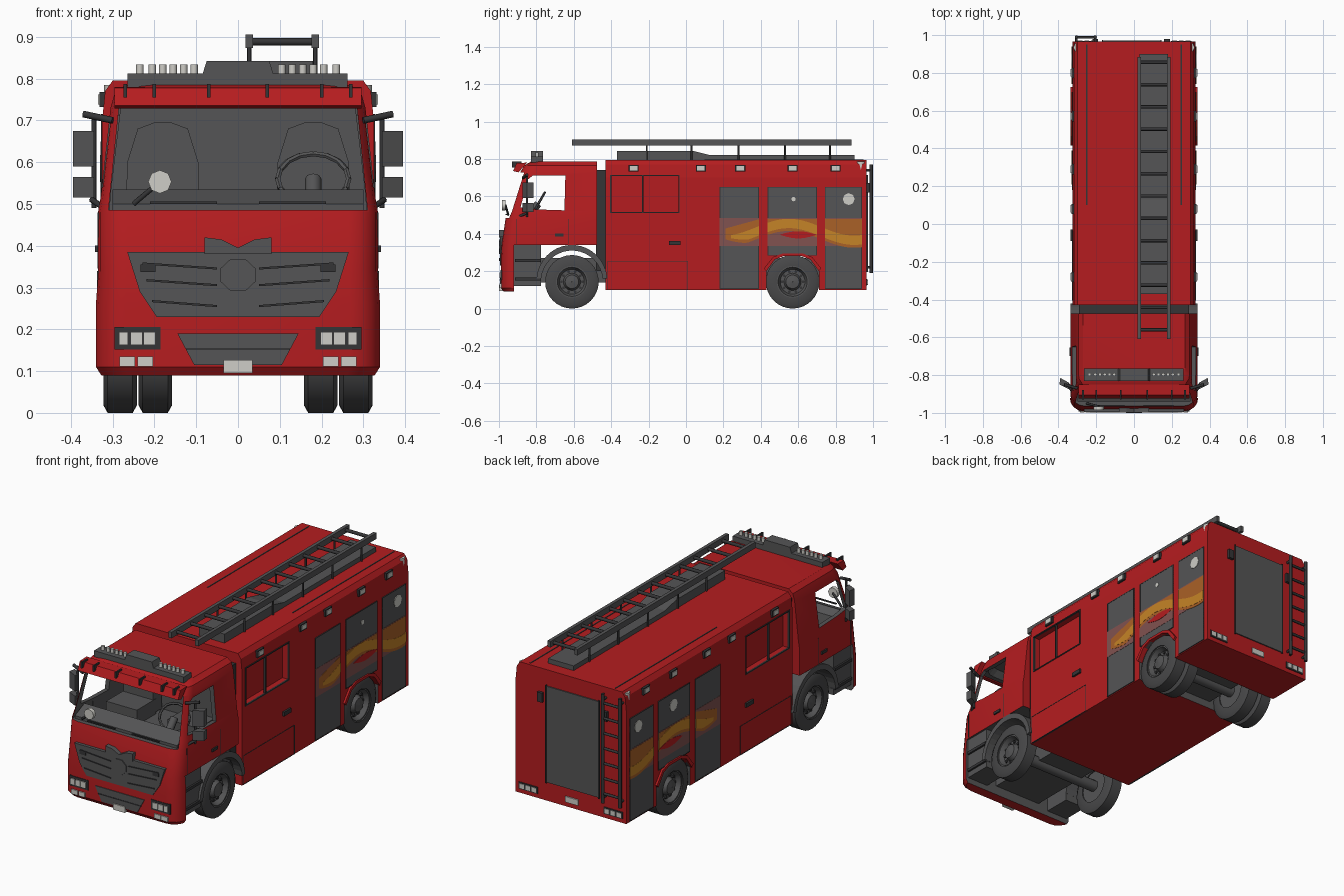
import bpy, bmesh, math
from mathutils import Vector

if "Cube" in bpy.data.objects:
    bpy.data.objects.remove(bpy.data.objects["Cube"])

def material(name, rgb):
    m = bpy.data.materials.new(name)
    m.diffuse_color = (*rgb, 1)
    m.use_nodes = True
    m.node_tree.nodes["Principled BSDF"].inputs["Base Color"].default_value = m.diffuse_color
    return m

RED = material("fire red", (0.46, 0.012, 0.014))
GREY = material("dark grey", (0.09, 0.09, 0.092))
TRIM = material("black trim", (0.035, 0.035, 0.037))
RUBBER = material("tyre rubber", (0.065, 0.065, 0.067))
LAMP = material("lamp white", (0.62, 0.61, 0.57))
ORANGE = material("stripe orange", (0.56, 0.23, 0.02))
BROWN = material("stripe amber", (0.40, 0.12, 0.02))
MAUVE = material("stripe mauve", (0.22, 0.085, 0.08))

def finish(name, bm, mat, smooth=None):
    bmesh.ops.recalc_face_normals(bm, faces=bm.faces)
    me = bpy.data.meshes.new(name)
    bm.to_mesh(me)
    bm.free()
    ob = bpy.data.objects.new(name, me)
    bpy.context.collection.objects.link(ob)
    for m in (mat if isinstance(mat, list) else [mat]):
        me.materials.append(m)
    if smooth:
        bpy.ops.object.select_all(action='DESELECT')
        ob.select_set(True)
        bpy.context.view_layer.objects.active = ob
        bpy.ops.object.shade_smooth_by_angle(angle=math.radians(smooth))
    return ob

def loft(name, mat, rings, closed=False, smooth=None):
    """Skin a list of equal-length point rings; cap the ends unless closed."""
    bm = bmesh.new()
    vs = [[bm.verts.new(p) for p in r] for r in rings]
    n = len(vs[0])
    for a, b in zip(vs, vs[1:] + vs[:1] if closed else vs[1:]):
        for i in range(n):
            bm.faces.new((a[i], a[(i + 1) % n], b[(i + 1) % n], b[i]))
    if not closed:
        bm.faces.new(vs[0])
        bm.faces.new(vs[-1])
    return finish(name, bm, mat, smooth)

def prism(name, mat, pts, axis, a, b):
    """Extrude a 2D outline along an axis from a to b."""
    def place(p, t):
        c = list(p)
        c.insert(axis, t)
        return c
    return loft(name, mat, [[place(p, t) for p in pts] for t in (a, b)])

def box(name, mat, x, y, z):
    return prism(name, mat, [(x[0], y[0]), (x[1], y[0]), (x[1], y[1]), (x[0], y[1])], 2, *z)

def tube(name, mat, a, b, r, n=8):
    a, b = Vector(a), Vector(b)
    q = (b - a).to_track_quat('Z', 'Y')
    ring = [q @ Vector((r * math.cos(t), r * math.sin(t), 0)) for t in [2 * math.pi * i / n for i in range(n)]]
    return loft(name, mat, [[a + p for p in ring], [b + p for p in ring]], smooth=50)

def lathe(name, mat, profile, centre, n=32):
    """Spin (x, radius) points about an x-parallel axis."""
    cx, cy, cz = centre
    rings = [[(cx + x, cy + r * math.cos(t), cz + r * math.sin(t)) for x, r in profile]
             for t in [2 * math.pi * i / n for i in range(n)]]
    return loft(name, mat, rings, closed=True, smooth=35)

def cut(ob, cutter, index=0):
    """Subtract the cutter; the new faces take material slot `index`."""
    cutter.data.materials.clear()
    for m in ob.data.materials:
        cutter.data.materials.append(m)
    for p in cutter.data.polygons:
        p.material_index = index
    mod = ob.modifiers.new("cut", 'BOOLEAN')
    mod.object, mod.operation, mod.solver = cutter, 'DIFFERENCE', 'EXACT'
    bpy.context.view_layer.objects.active = ob
    bpy.ops.object.modifier_apply(modifier=mod.name)
    bpy.data.objects.remove(cutter)

def cab_ring(z, hw, yf, yb, r=0.07):
    pts = [(hw, yb, z)]
    for k in range(5):
        t = math.pi / 2 * k / 4
        pts.append((hw - r + r * math.cos(t), yf + r - r * math.sin(t), z))
    return pts + [(-x, y, z) for x, y, z in reversed(pts)]

# Cab shell with open windows
levels = [(.09, .33, -.975), (.11, .34, -.99), (.26, .34, -.99), (.34, .335, -.985), (.48, .335, -.965),
          (.52, .328, -.95), (.73, .305, -.885), (.765, .295, -.865), (.785, .27, -.83)]
cab = loft("cab", [RED, GREY], [cab_ring(z, h, y, -.475) for z, h, y in levels], smooth=30)
cut(cab, box("c", RED, (-1, 1), (-.92, 0), (0, .34)), 1)
cut(cab, loft("c", RED, [cab_ring(z, h, y, -.495) for z, h, y in
                         [(.42, .31, -.94), (.52, .305, -.92), (.73, .28, -.86), (.76, .27, -.835)]]), 1)
cut(cab, prism("c", RED, [(-.31, .485), (.31, .485), (.285, .728), (-.285, .728)], 1, -1.2, -.78), 1)
cut(cab, prism("c", RED, [(-.885, .54), (-.80, .53), (-.65, .525), (-.645, .71), (-.82, .71), (-.845, .69)], 0, -1, 1), 1)
prism("sun_visor", RED, [(-.895, .728), (-.925, .735), (-.905, .778), (-.85, .78)], 0, -.295, .295)
for x in (-.2, -.07, .07, .2, -.27, .27):
    box("visor_bracket", TRIM, (x - .004, x + .004), (-.93, -.88), (.755, .787))

# Cab interior
prism("dashboard", GREY, [(-.94, .42), (-.94, .5), (-.86, .535), (-.82, .51), (-.80, .42)], 0, -.3, .3)
for s in (1, -1):
    prism("seat_back", GREY, [(s * .18 + x, z) for x, z in
          [(-.09, .43), (.09, .43), (.085, .6), (.06, .68), (.02, .695), (-.02, .695), (-.06, .68), (-.085, .6)]], 1, -.58, -.51)
    box("seat_cushion", GREY, (s * .18 - .09, s * .18 + .09), (-.72, -.56), (.42, .5))
    box("wiper", TRIM, (s * .13 - .08, s * .13 + .08), (-.965, -.957), (.5, .506))
for i in range(16):
    a, b = [2 * math.pi * (i + k) / 16 for k in (0, 1)]
    p, q = [(.18 + .085 * math.cos(t), -.79 + .035 * math.sin(t), .56 + .06 * math.sin(t)) for t in (a, b)]
    tube("steering_wheel", GREY, p, q, .007, 6)
tube("steering_column", GREY, (.18, -.84, .5), (.18, -.79, .56), .02)

# Nose: grilles, lamps and number plate
prism("main_grille", GREY, [(-.265, .385), (-.235, .29), (-.195, .23), (.195, .23), (.235, .29), (.265, .385)], 1, -.995, -.95)
prism("grille_crown", GREY, [(-.08, .38), (.08, .38), (.08, .42), (.04, .415), (0, .395), (-.04, .415), (-.08, .42)], 1, -.999, -.95)
for s in (1, -1):
    for z in (.265, .315, .355):
        prism("grille_bar", TRIM, [(s * .05, z - .012), (s * (.14 + z * .25), z), (s * (.14 + z * .25), z + .005), (s * .05, z - .007)], 1, -.999, -.95)
    box("headlamp_surround", TRIM, sorted((s * .185, s * .295)), (-.993, -.93), (.152, .205))
    for x, w in ((.212, .02), (.243, .02), (.274, .016)):
        box("headlamp", LAMP, (s * x - w * .7, s * x + w * .7), (-.998, -.95), (.163, .193))
    for x in (.222, .265):
        box("fog_lamp", LAMP, (s * x - .019, s * x + .019), (-.996, -.94), (.111, .135))
    box("marker_lamp", TRIM, (s * .215 - .018, s * .215 + .018), (-.999, -.95), (.337, .355))
prism("grille_boss", GREY, [(.045 * math.cos(t), .33 + .042 * math.sin(t)) for t in [math.pi / 4 * (i + .5) for i in range(8)]], 1, -1, -.96)
prism("lower_grille", GREY, [(-.145, .19), (-.105, .115), (.105, .115), (.145, .19)], 1, -.994, -.95)
box("lower_grille_bar", TRIM, (-.125, .125), (-.996, -.95), (.15, .155))
box("front_plate", LAMP, (-.035, .035), (-1, -.96), (.095, .126))
tube("front_mirror", LAMP, (-.187, -.985, .553), (-.187, -.965, .553), .028)
tube("front_mirror_arm", TRIM, (-.187, -.965, .553), (-.25, -.95, .5), .006)

# Roof light bar
box("light_bar", GREY, (-.265, .262), (-.83, -.765), (.78, .812))
prism("light_bar_hump", GREY, [(-.085, .81), (.085, .81), (.075, .842), (-.075, .842)], 1, -.83, -.765)
for x in (.105, .13, .155, .18, .205, .235):
    for s in (1, -1):
        tube("bar_lamp", LAMP, (s * x, -.797, .81), (s * x, -.797, .834), .009)

# Cab sides: mirrors, steps, mudguards
for s in (1, -1):
    for z0, z1 in ((.59, .675), (.515, .565)):
        prism("mirror", GREY, [(s * x, y) for x, y in ((.345, -.875), (.395, -.85), (.39, -.815), (.345, -.84))], 2, z0, z1)
    tube("mirror_post", TRIM, (s * .345, -.85, .49), (s * .345, -.85, .715), .006)
    tube("mirror_arm_top", TRIM, (s * .30, -.87, .70), (s * .37, -.85, .715), .008)
    tube("mirror_arm_low", TRIM, (s * .32, -.9, .49), (s * .35, -.85, .51), .007)
    box("step_box", GREY, sorted((s * .2, s * .325)), (-.92, -.775), (.12, .345))
    for z in (.15, .25):
        box("step_tread", TRIM, sorted((s * .3, s * .335)), (-.915, -.775), (z, z + .015))
    arc = [math.radians(a) for a in range(5, 176, 10)]
    prism("mudguard", GREY, [(-.61 + .19 * math.cos(t), .145 + .195 * math.sin(t)) for t in arc] +
          [(-.61 + .165 * math.cos(t), .145 + .165 * math.sin(t)) for t in reversed(arc)], 0, s * .2, s * .337)
    box("cab_door_handle", TRIM, sorted((s * .33, s * .342)), (-.7, -.655), (.385, .4))
    for y in (-.905, -.63):
        box("cab_door_seam", TRIM, sorted((s * .325, s * .3365)), (y - .0015, y + .0015), (.345, .48))

# Chassis
box("chassis", GREY, (-.14, .14), (-.93, .75), (.14, .27))
box("cab_gap", TRIM, (-.29, .29), (-.48, -.42), (.2, .74))

# Equipment body with wheel arch and window recesses
side = [(.325, .1), (.325, .7), (.318, .77), (.3, .795)]
body = prism("equipment_body", [RED, GREY], side + [(-x, z) for x, z in reversed(side)], 1, -.43, .965)
arch = [(.43, .05), (.43, .2), (.475, .262), (.52, .28), (.62, .28), (.665, .262), (.71, .2), (.71, .05)]
cut(body, prism("c", RED, arch, 0, -1, 1), 1)
for s in (1, -1):
    cut(body, box("c", RED, sorted((s * .29, s * .5)), (-.4, -.04), (.515, .71)))

def frame(name, x, y0, y1, z0, z1, w=.004):
    for a, b, c, d in ((y0, y1, z0, z0 + w), (y0, y1, z1 - w, z1), (y0, y0 + w, z0, z1), (y1 - w, y1, z0, z1)):
        box(name, TRIM, sorted((x, x * .97)), (a, b), (c, d))

def stripe(name, mat, x, y0, y1, low, high, n=10):
    """Thin plate between two height curves along the side."""
    ys = [y0 + (y1 - y0) * i / n for i in range(n + 1)]
    prism(name, mat, [(y, low(y)) for y in ys] + [(y, high(y)) for y in reversed(ys)], 0, x * .99, x)

wave = lambda y: .42 + .045 * math.cos((y - .55) * 9)
for s in (1, -1):
    frame("window_frame", s * .328, -.405, -.035, .51, .715, .006)
    box("window_post", TRIM, sorted((s * .315, s * .327)), (-.235, -.228), (.515, .71))
    frame("lower_hatch", s * .3265, -.42, .01, .1, .255, .003)
    box("side_handle", TRIM, sorted((s * .32, s * .335)), (-.09, -.03), (.34, .362))
    # Roller shutters with painted flame stripes
    for y0, y1, z0 in ((.18, .39, .105), (.437, .70, .283), (.742, .94, .105)):
        box("shutter", GREY, sorted((s * .3, s * .328)), (y0, y1), (z0, .65))
        frame("shutter_frame", s * .329, y0, y1, z0, .65, .004)
        stripe("mauve_stripe", MAUVE, s * .3292, y0, y1, lambda y: .335, lambda y: .485)
        stripe("amber_stripe", BROWN, s * .3299, max(y0, .21), y1, lambda y: wave(y) - .05 * min(1, (y - .2) * 8), lambda y: .425 + .055 * min(1, (y - .2) * 5))
        stripe("orange_stripe", ORANGE, s * .3306, max(y0, .24), y1, lambda y: wave(y) - .035 * min(1, (y - .235) * 10),
               lambda y: wave(y) + .015)
    stripe("red_flame", RED, s * .3308, .5, .7, lambda y: .395 - .02 * math.sin((y - .5) * 15.7), lambda y: .395 + .018 * math.sin((y - .5) * 15.7))
    for y, r in ((.87, .032), (.575, .012 if s > 0 else .032)):
        tube("shutter_badge", LAMP, (s * .32, y, .585), (s * .3305, y, .585), r)
    for y in (-.28, .08, .29, .57, .80):
        box("side_lamp_housing", TRIM, sorted((s * .3, s * .331)), (y - .027, y + .027), (.732, .768))
        box("side_lamp", LAMP, sorted((s * .31, s * .335)), (y - .02, y + .02), (.738, .762))
    prism("arch_flare", RED, arch[1:-1] + [(y + (y - .57) * .1, z + .014) for y, z in reversed(arch[1:-1])], 0, s * .3, s * .336)
    # Rear corner lamps
    tube("rear_beacon", LAMP, (s * .295, .935, .735), (s * .295, .935, .785), .026)
    for x in (.215, .25, .285):
        box("tail_lamp", LAMP, (s * x - .013, s * x + .013), (.95, .972), (.128, .152))
    box("tail_lamp_base", TRIM, (s * .25 - .055, s * .25 + .055), (.95, .969), (.122, .158))
    box("roof_groove", TRIM, (s * .25 - .003, s * .25 + .003), (.1, .95), (.79, .797))

# Rear door, plate and climbing ladder
box("rear_door", GREY, (-.165, .14), (.95, .971), (.2, .71))
for x in (-.17, .14):
    box("rear_door_edge", TRIM, (x, x + .006), (.95, .973), (.195, .715))
for x in (-.205, .175):
    box("rear_work_lamp", TRIM, (x - .015, x + .015), (.95, .98), (.62, .67))
box("rear_plate", LAMP, (-.045, .03), (.95, .972), (.125, .155))
for x in (-.305, -.205):
    tube("rear_ladder_rail", TRIM, (x, .99, .19), (x, .99, .77), .009)
    for z in (.22, .74):
        tube("rear_ladder_mount", TRIM, (x, .96, z), (x, .99, z), .007)
for i in range(7):
    tube("rear_ladder_rung", TRIM, (-.305, .988, .24 + i * .08), (-.205, .988, .24 + i * .08), .007)

# Roof ladder on its plinth
prism("ladder_plinth", GREY, [(-.37, .79), (-.37, .842), (.04, .842), (.13, .82), (.9, .82), (.9, .79)], 0, .03, .18)
for x in (.027, .185):
    box("roof_ladder_rail", GREY, (x - .009, x + .009), (-.61, .885), (.873, .905))
    for y in (-.21, .03, .28, .53, .77):
        tube("ladder_post", TRIM, (x, y, .79), (x, y, .88), .005)
for i in range(13):
    y = -.56 + i * .118
    tube("roof_ladder_rung", TRIM, (.027, y, .888), (.185, y, .888), .009)

# Wheels: single in front, double at the back
tyre = [(-.04, .085), (-.04, .125), (-.03, .143), (.03, .143), (.04, .125), (.04, .085)]
rim = [(-.035, .001), (-.035, .09), (.034, .09), (.034, .078), (.008, .066), (.008, .046), (.03, .036), (.036, .001)]
for y in (-.61, .57):
    tube("axle", GREY, (-.27, y, .145), (.27, y, .145), .03, 12)
    for s in (1, -1):
        for x in ((.282,) if y < 0 else (.282, .198)):
            lathe("tyre", RUBBER, [(s * a, r) for a, r in tyre], (s * x, y, .143))
            lathe("rim", GREY, [(s * a, r) for a, r in rim], (s * x, y, .143))
        for i in range(10):
            t = 2 * math.pi * i / 10
            p = (y + .056 * math.cos(t), .143 + .056 * math.sin(t))
            tube("wheel_bolt", TRIM, (s * .285, *p), (s * .297, *p), .008, 6)
